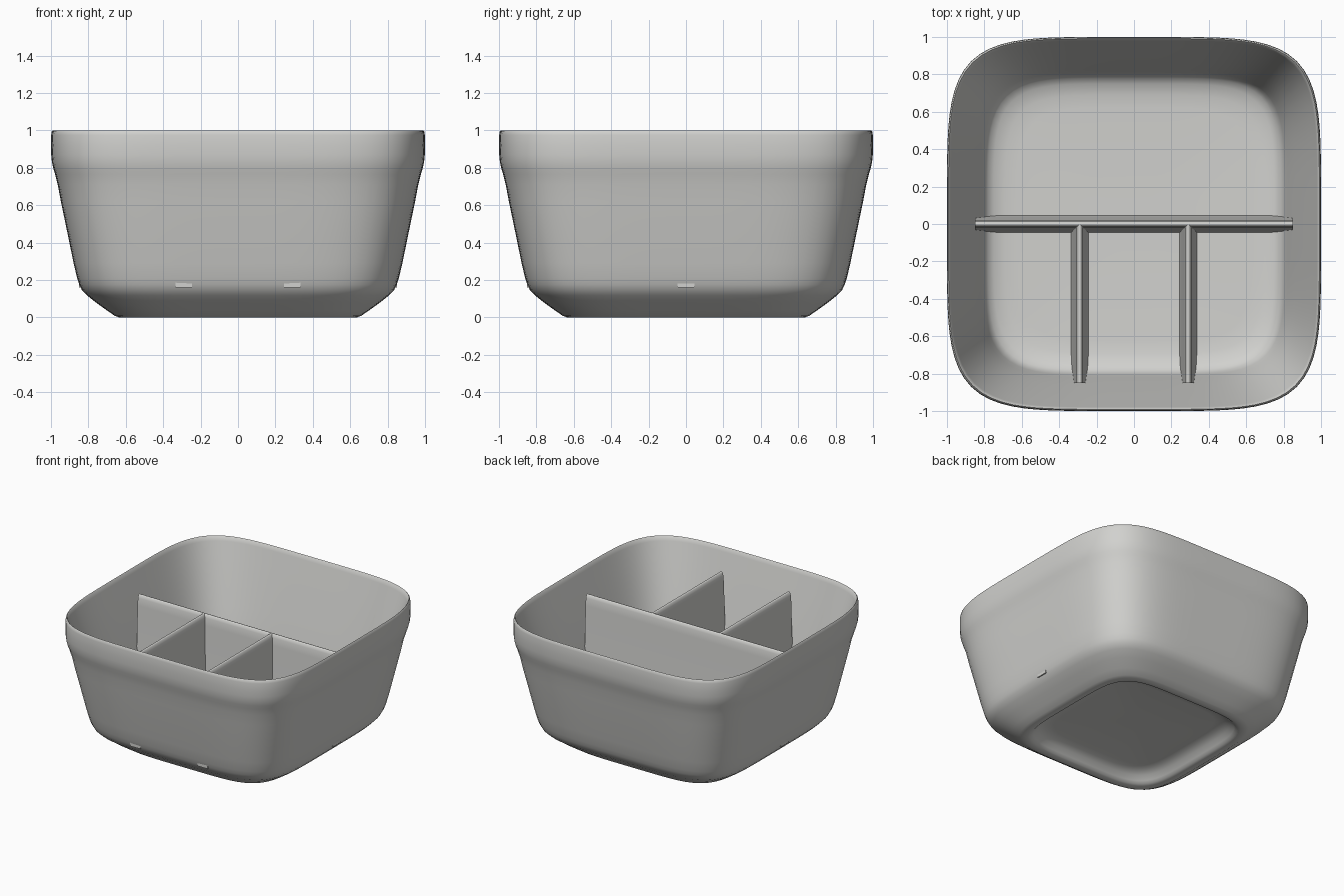
import bpy, bmesh, math
from mathutils import Matrix

cube = bpy.data.objects.get("Cube")
if cube:
    bpy.data.objects.remove(cube, do_unlink=True)

# Single warm grey material
grey = bpy.data.materials.new("warm_grey")
grey.use_nodes = True
colour = (0.64, 0.64, 0.62, 1)
grey.diffuse_color = colour
shader = grey.node_tree.nodes["Principled BSDF"]
shader.inputs["Base Color"].default_value = colour
shader.inputs["Roughness"].default_value = 0.6

SEGMENTS = 128
SQUARENESS = 5.0


def rounded_square(half, z):
    """Points of a soft-cornered square ring at height z."""
    ring = []
    for i in range(SEGMENTS):
        a = 2 * math.pi * i / SEGMENTS
        c, s = math.cos(a), math.sin(a)
        r = half / (abs(c) ** SQUARENESS + abs(s) ** SQUARENESS) ** (1 / SQUARENESS)
        ring.append((r * c, r * s, z))
    return ring


def finish(bm, name, angle):
    bmesh.ops.recalc_face_normals(bm, faces=bm.faces)
    mesh = bpy.data.meshes.new(name)
    bm.to_mesh(mesh)
    bm.free()
    mesh.materials.append(grey)
    obj = bpy.data.objects.new(name, mesh)
    bpy.context.collection.objects.link(obj)
    bpy.ops.object.select_all(action="DESELECT")
    obj.select_set(True)
    bpy.context.view_layer.objects.active = obj
    bpy.ops.object.shade_smooth_by_angle(angle=math.radians(angle))
    return obj


def shell(name, profile):
    """Skin rounded-square rings along a (half width, height) profile."""
    bm = bmesh.new()
    rings = [[bm.verts.new(p) for p in rounded_square(h, z)] for h, z in profile]
    for low, high in zip(rings, rings[1:]):
        for i in range(SEGMENTS):
            j = (i + 1) % SEGMENTS
            bm.faces.new((low[i], low[j], high[j], high[i]))
    bm.faces.new(rings[0])
    bm.faces.new(rings[-1])
    return finish(bm, name, 65)


def divider(name, section, start, end, matrix):
    """Tapered wall running along local x between start and end."""
    bm = bmesh.new()
    outline = section + [(-w, z) for w, z in reversed(section)]
    ends = [[bm.verts.new((x, w, z)) for w, z in outline] for x in (start, end)]
    n = len(outline)
    for i in range(n):
        j = (i + 1) % n
        bm.faces.new((ends[0][i], ends[0][j], ends[1][j], ends[1][i]))
    for ring in ends:
        bm.faces.new(ring)
    bm.transform(matrix)
    return finish(bm, name, 50)


# Bowl: recessed underside, foot, flared wall, rim band, inner wall, floor
underside = [(0.05, 0.08), (0.46, 0.08), (0.51, 0.073), (0.55, 0.05),
             (0.575, 0.022), (0.59, 0.006), (0.61, 0)]
outer_wall = [(0.635, 0), (0.658, 0.008), (0.7, 0.037), (0.76, 0.08),
              (0.808, 0.118), (0.835, 0.147), (0.848, 0.175), (0.86, 0.21),
              (0.879, 0.29), (0.922, 0.5), (0.947, 0.62), (0.964, 0.71),
              (0.978, 0.765), (0.987, 0.795), (0.995, 0.83), (0.999, 0.87),
              (1.0, 0.92), (0.999, 0.975), (0.996, 0.993)]
inner_wall = [(0.991, 1), (0.986, 0.995), (0.978, 0.965), (0.95, 0.86),
              (0.862, 0.53), (0.823, 0.37), (0.808, 0.305), (0.797, 0.268),
              (0.78, 0.244), (0.75, 0.224), (0.69, 0.209), (0.62, 0.205),
              (0.05, 0.205)]
shell("bowl", underside + outer_wall + inner_wall)

# Dividers: slightly flared at the floor, tapered to a soft top
section = [(0.044, 0.16), (0.046, 0.21), (0.041, 0.24), (0.036, 0.29),
           (0.021, 0.8), (0.016, 0.855), (0.01, 0.874), (0.004, 0.88)]
divider("main_divider", section, -0.85, 0.85, Matrix())
for side, x in (("left", 0.29), ("right", -0.29)):
    place = Matrix.Translation((x, 0, 0)) @ Matrix.Rotation(-math.pi / 2, 4, "Z")
    divider(side + "_divider", section, 0, 0.85, place)
